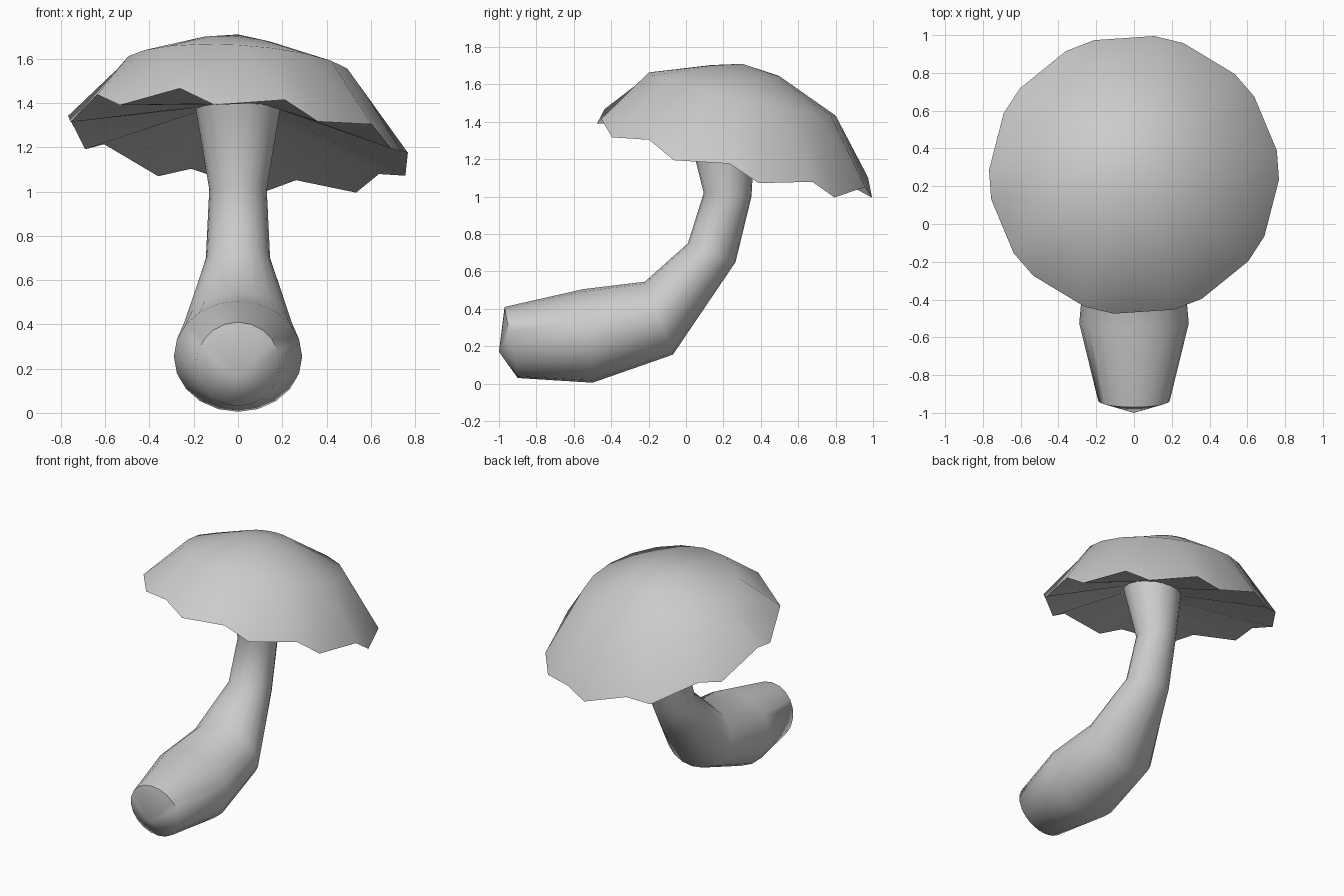
import bpy, bmesh
from math import sin, cos, radians
from mathutils import Vector

if "Cube" in bpy.data.objects:
    bpy.data.objects.remove(bpy.data.objects["Cube"])

N = 20


def ring(center, u, v, angles, lift=0.0):
    """Ellipse of points; lift alternates the height to make a jagged edge."""
    c, u, v = Vector(center), Vector(u), Vector(v)
    return [c + u * cos(a) + v * sin(a) + Vector((0, 0, lift if i % 2 == 0 else -lift))
            for i, a in enumerate(angles)]


def loft(name, apex, rings):
    """Fan from an apex to the first ring, then bridge the rings in order."""
    bm = bmesh.new()
    tip = bm.verts.new(apex)
    loops = [[bm.verts.new(p) for p in r] for r in rings]
    for i in range(N):
        j = (i + 1) % N
        bm.faces.new((tip, loops[0][i], loops[0][j]))
        for a, b in zip(loops, loops[1:]):
            bm.faces.new((a[i], b[i], b[j], a[j]))
    bmesh.ops.recalc_face_normals(bm, faces=bm.faces)
    me = bpy.data.meshes.new(name)
    bm.to_mesh(me)
    bm.free()
    ob = bpy.data.objects.new(name, me)
    bpy.context.collection.objects.link(ob)
    bpy.context.view_layer.objects.active = ob
    ob.select_set(True)
    bpy.ops.object.shade_smooth_by_angle(angle=radians(60))
    ob.select_set(False)
    return ob


even = [radians(360 * i / N) for i in range(N)]
# paired spacing of the jagged rim: 12 and 24 degree steps
jagged = [radians(36 * (i // 2) + (-2 if i % 2 == 0 else 10)) for i in range(N)]

# Stem: upper/front point, lower/back point (y, z) and half width per section
sections = [
    ((-0.97, 0.41), (-0.90, 0.03), 0.19),
    ((-0.55, 0.505), (-0.50, 0.005), 0.29),
    ((-0.22, 0.545), (-0.07, 0.155), 0.255),
    ((0.01, 0.75), (0.265, 0.65), 0.145),
    ((0.095, 1.02), (0.35, 1.0), 0.13),
    ((0.0, 1.40), (0.37, 1.34), 0.19),
]


def section(s, angles):
    a, b = Vector((0, *s[0])), Vector((0, *s[1]))
    return ring((a + b) / 2, (s[2], 0, 0), (b - a) / 2, angles)


loft("stem", (0, -1.0, 0.17), [section(s, even) for s in sections])

# Cap: tilted dome, jagged rim, then underside running in to the stem top
loft("cap", (0, 0.3, 1.71), [
    ring((0, 0.315, 1.67), (0.19, 0, -0.015), (0, 0.19, -0.03), even),
    ring((0, 0.30, 1.548), (0.52, 0, -0.03), (0, 0.50, -0.115), even),
    ring((0, 0.26, 1.226), (0.768, 0, -0.09), (0, 0.742, -0.188), jagged, 0.033),
    section(sections[-1], even),
])
